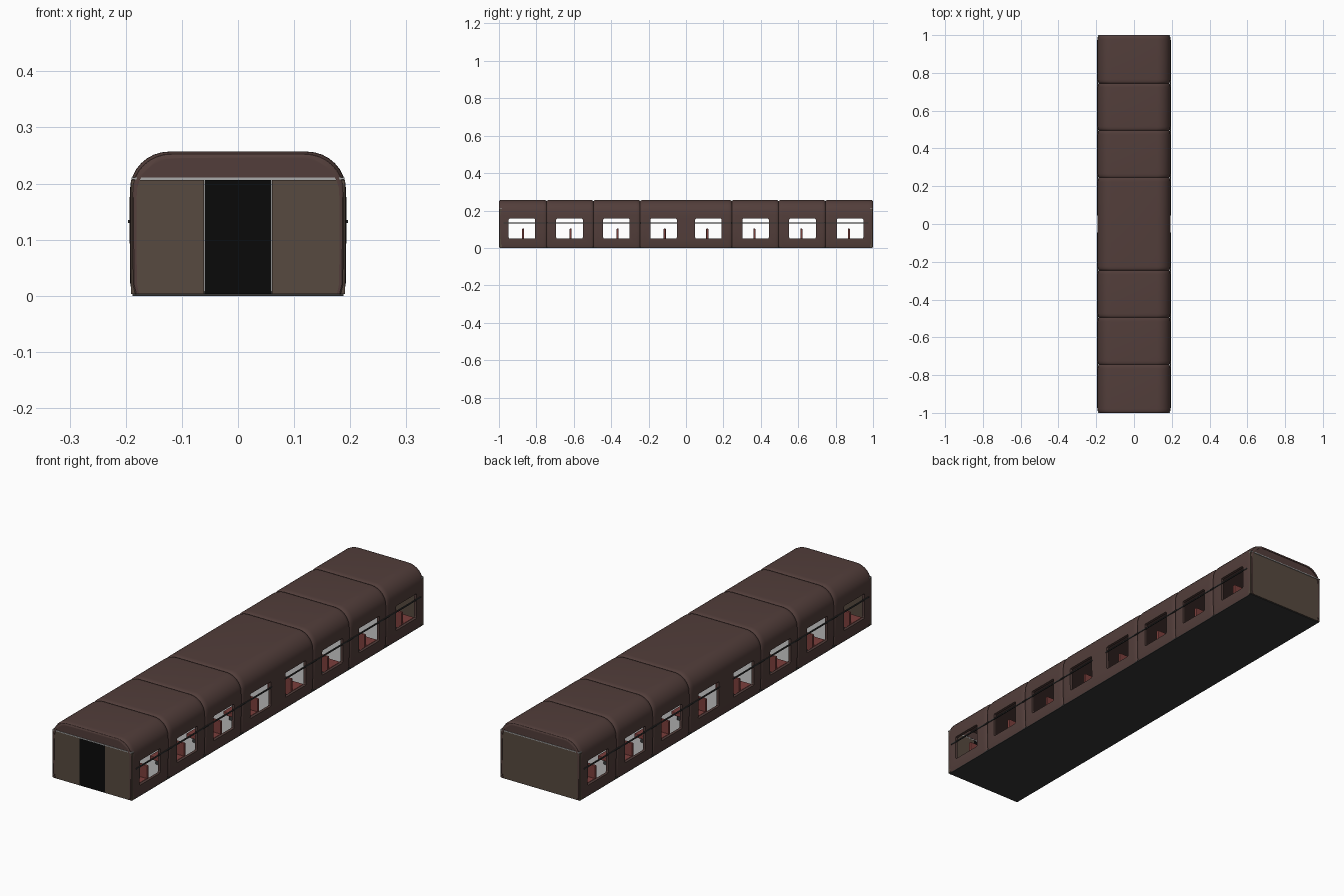
import bpy, bmesh, math

if "Cube" in bpy.data.objects:
    bpy.data.objects.remove(bpy.data.objects["Cube"])


def material(name, r, g, b):
    m = bpy.data.materials.new(name)
    m.diffuse_color = (r, g, b, 1)
    m.use_nodes = True
    m.node_tree.nodes["Principled BSDF"].inputs["Base Color"].default_value = m.diffuse_color
    return m


SHELL = material("maroon_paint", 0.085, 0.048, 0.043)
WALL = material("brown_panel", 0.095, 0.068, 0.05)
BLACK = material("black", 0.003, 0.003, 0.003)
DARK = material("dark_grey", 0.035, 0.035, 0.035)
LIGHT = material("light_trim", 0.4, 0.4, 0.4)
RED = material("red_fabric", 0.2, 0.05, 0.045)


def finish(name, bm, mat):
    bmesh.ops.recalc_face_normals(bm, faces=bm.faces)
    me = bpy.data.meshes.new(name)
    bm.to_mesh(me)
    bm.free()
    ob = bpy.data.objects.new(name, me)
    bpy.context.collection.objects.link(ob)
    if mat:
        me.materials.append(mat)
    return ob


def add_box(bm, x0, x1, y0, y1, z0, z1):
    vs = bmesh.ops.create_cube(bm, size=1)["verts"]
    for v in vs:
        v.co.x = (x0 + x1) / 2 + v.co.x * (x1 - x0)
        v.co.y = (y0 + y1) / 2 + v.co.y * (y1 - y0)
        v.co.z = (z0 + z1) / 2 + v.co.z * (z1 - z0)


def boxes(name, mat, dims, bevel=0):
    bm = bmesh.new()
    for d in dims:
        add_box(bm, *d)
    ob = finish(name, bm, mat)
    if bevel:
        b = ob.modifiers.new("bevel", "BEVEL")
        b.width, b.segments = bevel, 2
    return ob


def loft(name, rings, mat):
    bm = bmesh.new()
    vr = [[bm.verts.new(p) for p in r] for r in rings]
    n = len(vr[0])
    for a, b in zip(vr, vr[1:]):
        for i in range(n):
            j = (i + 1) % n
            bm.faces.new((a[i], a[j], b[j], b[i]))
    bm.faces.new(vr[0])
    bm.faces.new(vr[-1])
    return finish(name, bm, mat)


def smooth(ob):
    bpy.ops.object.select_all(action="DESELECT")
    ob.select_set(True)
    bpy.context.view_layer.objects.active = ob
    bpy.ops.object.shade_smooth_by_angle(angle=math.radians(40))


# Carriage cross-section: straight sides with rounded roof shoulders
H = 0.257
half = [(0.188, 0.003), (0.192, 0.02), (0.193, 0.10), (0.193, 0.175)]
for k in range(1, 9):
    a = math.radians(90 * k / 8)
    half.append((0.123 + 0.07 * math.cos(a), 0.187 + 0.07 * math.sin(a)))
outer = half + [(-x, z) for x, z in reversed(half)]


def shrink(pts, d):
    return [(x - math.copysign(min(d, abs(x)), x), z - d * max(0, z - 0.1) / (H - 0.1))
            for x, z in pts]


# Shell, pillowed at every section joint
bounds = [-1, -0.745, -0.495, -0.245, 0.245, 0.495, 0.745, 1]
stations = []
for y0, y1 in zip(bounds, bounds[1:]):
    for t in (0, 0.15, 0.35, 0.65, 1):
        stations.append((y0 + 0.022 * t, 0.007 * (1 - math.sqrt(1 - (1 - t) ** 2))))
    for t in (1, 0.65, 0.35, 0.15):
        stations.append((y1 - 0.022 * t, 0.007 * (1 - math.sqrt(1 - (1 - t) ** 2))))
stations.append((1, 0.007))
inner = shrink(outer, 0.012)[::-1]
rings = [[(x, y, z) for x, z in shrink(outer, d) + inner] for y, d in stations]
shell = loft("carriage_shell", rings, SHELL)

# Window openings
windows = [s * y for y in (0.12, 0.372, 0.623, 0.877) for s in (-1, 1)]
cutter = boxes("window_cutter", None,
               [(-0.3, 0.3, y - 0.071, y + 0.071, 0.05, 0.157) for y in windows], 0.006)
cutter.hide_render = True
cutter.hide_viewport = True
cutter.display_type = "WIRE"
cut = shell.modifiers.new("windows", "BOOLEAN")
cut.operation, cut.object, cut.solver = "DIFFERENCE", cutter, "EXACT"
smooth(shell)

# Floor
boxes("floor_underside", DARK, [(-0.188, 0.188, -0.995, 0.995, 0, 0.006)])
boxes("floor_covering", LIGHT, [(-0.181, 0.181, -0.985, 0.985, 0.006, 0.009)])

# End walls, doors, roof ends and gutter trims
for name, s in (("front", -1), ("back", 1)):
    ya, yb = sorted((s * 0.984, s * 0.998))
    boxes(name + "_end_wall", WALL, [(0.0605, 0.191, ya, yb, 0.003, 0.206),
                                     (-0.191, -0.0605, ya, yb, 0.003, 0.206)])
    boxes(name + "_door", BLACK if s < 0 else WALL, [(-0.06, 0.06, ya, yb, 0.003, 0.206)])
    boxes(name + "_trim", LIGHT, [(-0.19, 0.19, *sorted((s * 0.985, s)), 0.207, 0.211)])
    cap = [p for p in shrink(outer, 0.004) if p[1] > 0.2]
    loft(name + "_roof_end", [[(x, s * y, z) for x, z in cap] for y in (0.984, 0.998)], SHELL)

# Side rails crossing the windows
boxes("window_rails", DARK, [(sx * 0.1935 - 0.0025, sx * 0.1935 + 0.0025, *sorted((sy * 0.045, sy * 0.975)), 0.130, 0.135)
                             for sx in (-1, 1) for sy in (-1, 1)])

# Seats on both sides of the aisle
backs, cushions, bases = [], [], []
for y in windows:
    out = math.copysign(1, y)
    for sx in (-1, 1):
        x0, x1 = sorted((sx * 0.065, sx * 0.178))
        backs.append((x0, x1, y - out * 0.012, y, 0.03, 0.103))
        cushions.append((x0, x1, *sorted((y, y + out * 0.075)), 0.034, 0.05))
        bases.append((x0 + 0.015, x1 - 0.015, *sorted((y, y + out * 0.055)), 0.008, 0.034))
boxes("seat_backs", RED, backs, 0.003)
boxes("seat_cushions", RED, cushions, 0.003)
boxes("seat_bases", DARK, bases)
